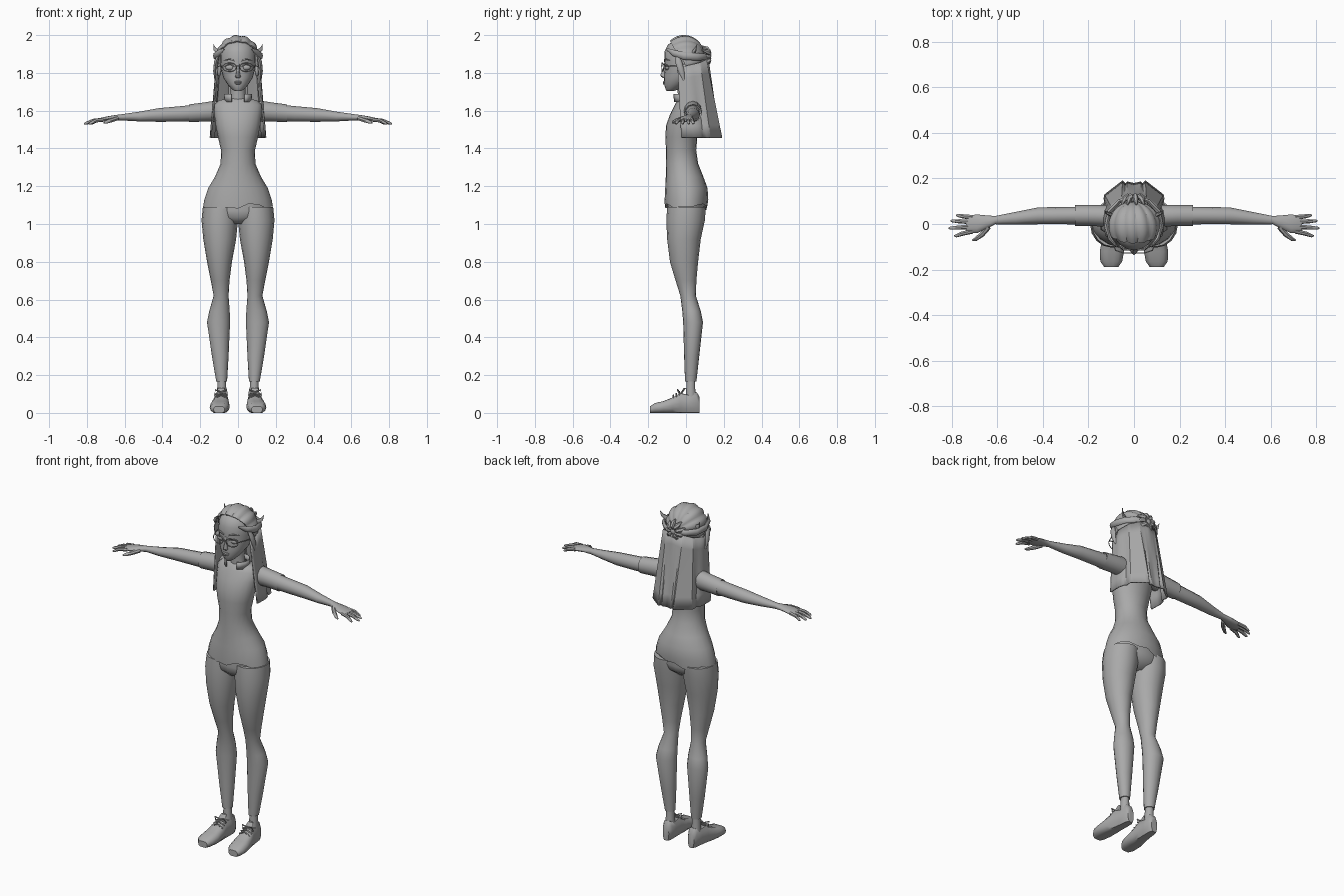
import bpy, bmesh
from math import sin, cos, pi, radians
from mathutils import Vector, Matrix

cube = bpy.data.objects.get("Cube")
if cube:
    bpy.data.objects.remove(cube, do_unlink=True)

TONE = 0.4
grey = bpy.data.materials.new("plain_grey")
grey.use_nodes = True
grey.diffuse_color = (TONE, TONE, TONE, 1)
grey.node_tree.nodes["Principled BSDF"].inputs["Base Color"].default_value = (TONE, TONE, TONE, 1)


def finish(name, bm, mirror=False, thick=0, angle=50):
    bmesh.ops.recalc_face_normals(bm, faces=bm.faces)
    mesh = bpy.data.meshes.new(name)
    bm.to_mesh(mesh)
    bm.free()
    mesh.materials.append(grey)
    ob = bpy.data.objects.new(name, mesh)
    bpy.context.collection.objects.link(ob)
    if thick:
        ob.modifiers.new("thickness", 'SOLIDIFY').thickness = thick
    if mirror:
        ob.modifiers.new("mirror", 'MIRROR')
    bpy.ops.object.select_all(action='DESELECT')
    ob.select_set(True)
    bpy.context.view_layer.objects.active = ob
    bpy.ops.object.shade_smooth_by_angle(angle=radians(angle))
    return ob


def skin(name, rings, closed=True, cap=True, **kw):
    """Bridge a list of equal point rings."""
    bm = bmesh.new()
    rows = [[bm.verts.new(p) for p in ring] for ring in rings]
    n = len(rows[0])
    for a, b in zip(rows, rows[1:]):
        for i in range(n if closed else n - 1):
            j = (i + 1) % n
            bm.faces.new((a[i], a[j], b[j], b[i]))
    if cap:
        bm.faces.new(rows[0])
        bm.faces.new(rows[-1])
    return finish(name, bm, **kw)


def circle(n):
    return [(cos(2 * pi * i / n), sin(2 * pi * i / n)) for i in range(n)]


def stack(name, sections, n=16, cap=True, **kw):
    """Horizontal ellipses: height, left x, right x, front y, back y."""
    rings = [[((a + b) / 2 + (b - a) / 2 * c, (f + k) / 2 + (k - f) / 2 * s, z) for c, s in circle(n)]
             for z, a, b, f, k in sections]
    return skin(name, rings, cap=cap, **kw)


def limb(name, sections, n=12, cap=True):
    """Ellipses along x: x, centre y, centre z, half depth, half height."""
    rings = [[(x, y + ry * c, z + rz * s) for c, s in circle(n)] for x, y, z, ry, rz in sections]
    return skin(name, rings, cap=cap, mirror=True)


def tube(name, points, radii, n=8, flat=1.0, loop=False, mirror=True):
    """Tapered tube through points."""
    pts = [Vector(p) for p in points]
    rings = []
    for i, p in enumerate(pts):
        before = pts[i - 1] if i or loop else p
        after = pts[(i + 1) % len(pts)] if i < len(pts) - 1 or loop else p
        d = (after - before).normalized()
        up = Vector((0, 0, 1)) if abs(d.z) < 0.9 else Vector((0, 1, 0))
        u = d.cross(up).normalized()
        v = u.cross(d)
        r = radii[min(i, len(radii) - 1)]
        rings.append([p + u * c * r * flat + v * s * r for c, s in circle(n)])
    if loop:
        rings.append(rings[0])
    return skin(name, rings, cap=not loop, mirror=mirror)


def ball(name, centre, size, mirror=False, seg=14):
    bm = bmesh.new()
    bmesh.ops.create_uvsphere(bm, u_segments=seg, v_segments=8, radius=1,
                              matrix=Matrix.Translation(centre) @ Matrix.Diagonal((*size, 1)))
    return finish(name, bm, mirror=mirror)


def sym(z, r, f, b):
    return (z, -r, r, f, b)


# Shirt body with an uneven turned-in hem
shirt = stack("shirt", [
    sym(1.115, .165, -.095, .095), sym(1.09, .185, -.112, .113), sym(1.13, .178, -.113, .118),
    sym(1.19, .158, -.11, .114), sym(1.25, .122, -.107, .092), sym(1.32, .092, -.106, .064),
    sym(1.39, .09, -.106, .054), sym(1.46, .106, -.109, .06), sym(1.52, .118, -.106, .066),
    sym(1.58, .125, -.085, .07), sym(1.63, .128, -.06, .072), sym(1.655, .1, -.045, .062),
    sym(1.665, .05, -.035, .04)], n=20, cap=False)
for v in shirt.data.vertices:
    if v.co.z < 1.12:
        v.co.z += .014 * sin(v.co.x * 20) + .01 * sin(v.co.x * 45 + v.co.y * 20)
limb("sleeves", [(.08, .035, 1.597, .045, .05), (.13, .036, 1.597, .048, .054), (.19, .038, 1.592, .046, .05),
                 (.26, .038, 1.586, .046, .047), (.255, .038, 1.586, .04, .042)])

# Open collar standing around the neck
arc = [radians(-62 + i * 304 / 14) for i in range(15)]
skin("collar", [[(r * cos(a), -.008 + r * sin(a) * .88, z) for a in arc]
                for r, z in ((.066, 1.645), (.068, 1.688))], closed=False, cap=False, thick=.006)

# Trousers
stack("trouser_seat", [sym(1.0, .06, -.06, .05), sym(1.035, .15, -.095, .092), sym(1.07, .178, -.1, .103),
                       sym(1.125, .165, -.098, .1)])
stack("trouser_legs", [
    (.165, .058, .115, -.005, .055), (.3, .05, .138, -.01, .07), (.48, .042, .164, -.015, .09),
    (.54, .044, .152, -.02, .078), (.62, .05, .129, -.03, .052), (.7, .045, .144, -.055, .055),
    (.8, .032, .164, -.085, .064), (.92, .01, .184, -.1, .078), (1.02, 0, .193, -.104, .1),
    (1.09, 0, .186, -.1, .105)], mirror=True)

# Ankles and shoes
stack("ankles", [(.07, .058, .112, 0, .055), (.13, .062, .11, 0, .05), (.18, .064, .108, .002, .05)],
      n=10, mirror=True)
shoe = [(.072, .083, .02, .085), (.055, .083, .031, .112), (.015, .085, .035, .095), (-.03, .089, .04, .105),
        (-.07, .093, .048, .082), (-.12, .097, .053, .062), (-.165, .1, .048, .052), (-.19, .1, .03, .035)]
skin("shoes", [[(x + w * c, y, h * min(1, max(0, .5 + .62 * s))) for c, s in circle(14)]
               for y, x, w, h in shoe], mirror=True)
skin("shoe_tongues", [[(.089 + w * c, y + .006 * s, z) for c, s in circle(8)]
                      for z, y, w in ((.07, -.04, .03), (.105, -.025, .026), (.132, -.006, .016))], mirror=True)
for i in range(3):
    y, z = -.035 - i * .016, .108 - i * .009
    tube("shoe_laces", [(.055, y, z - .012), (.09, y, z + .004), (.125, y, z - .012)], [.004], n=5)
for side in (-1, 1):
    tube("lace_bows", [(.09, -.035, .11), (.09 + side * .03, -.045, .122), (.09 + side * .034, -.035, .1),
                       (.09, -.035, .106)], [.004], n=5)

# Arms and hands
limb("arms", [(.2, .037, 1.59, .04, .044), (.3, .037, 1.583, .038, .041), (.42, .036, 1.577, .037, .036),
              (.52, .025, 1.569, .028, .026), (.61, .017, 1.565, .018, .017), (.65, .008, 1.562, .03, .015),
              (.69, .001, 1.557, .041, .013), (.728, 0, 1.551, .037, .011), (.738, 0, 1.55, .03, .007)])
for base, tip, reach in ((.03, .038, .782), (.01, .014, .806), (-.012, -.018, .815), (-.032, -.052, .79)):
    mid = (.72 + reach) / 2
    tube("fingers", [(.71, base, 1.553), (mid, (base + tip) / 2, 1.547), (reach - .008, tip, 1.533),
                     (reach, tip, 1.53)], [.0105, .01, .007, .003], n=7)
tube("thumbs", [(.64, -.012, 1.56), (.668, -.045, 1.55), (.695, -.066, 1.54), (.71, -.072, 1.535)],
     [.013, .012, .009, .004], n=7)

# Neck and head
stack("neck", [sym(1.6, .06, -.045, .045), sym(1.66, .04, -.04, .035), sym(1.75, .038, -.05, .035)], n=12)
stack("head", [sym(1.703, .016, -.102, -.07), sym(1.712, .03, -.108, -.04), sym(1.738, .055, -.115, .0),
               sym(1.775, .078, -.117, .05), sym(1.82, .09, -.113, .075), sym(1.86, .094, -.115, .085),
               sym(1.91, .093, -.115, .085), sym(1.95, .08, -.095, .07), sym(1.98, .04, -.05, .03)], n=20)
skin("nose", [[(w * c, y + d * s, z) for c, s in circle(8)] for z, y, w, d in
              ((1.772, -.113, .009, .008), (1.78, -.118, .015, .015), (1.79, -.117, .011, .019),
               (1.82, -.112, .007, .01), (1.85, -.11, .008, .007))])
ball("upper_lip", (0, -.115, 1.752), (.021, .008, .005))
ball("lower_lip", (0, -.114, 1.744), (.017, .009, .006))
ball("eyes", (.042, -.099, 1.829), (.025, .012, .015), mirror=True)
tube("eyelids", [(.017, -.109, 1.83), (.03, -.113, 1.843), (.05, -.111, 1.845), (.07, -.095, 1.835)],
     [.002, .004, .004, .002], n=6)
tube("eyebrows", [(.015, -.114, 1.862), (.045, -.111, 1.873), (.075, -.087, 1.866)], [.004, .005, .002], n=6)
ball("ears", (.1, -.005, 1.815), (.012, .022, .034), mirror=True)

# Glasses
tube("glasses_rims", [(.045 + .036 * c, -.128 + .012 * max(0, c), 1.83 + .023 * s) for c, s in circle(18)],
     [.0025], n=6, loop=True)
tube("glasses_bridge", [(-.01, -.128, 1.835), (0, -.131, 1.838), (.01, -.128, 1.835)], [.0025], n=6, mirror=False)
tube("glasses_arms", [(.08, -.116, 1.837), (.1, -.07, 1.837), (.108, -.005, 1.832)], [.0025], n=6)

# Swept-back hair: lobed cap whose locks run from the hairline to the knot
rows, cols = 12, 72
rings = []
for r in range(rows + 1):
    ring = []
    for k in range(cols):
        a = 2 * pi * k / cols
        reach = radians(99 + 30 * max(0, sin(a)) ** .7 - 28 * max(0, -sin(a)))
        t = .06 + (reach - .06) * min(r, rows - 1) / (rows - 1)
        size = .95 + .07 * abs(sin(a * 6 + .5 * t)) * sin(min(t, pi / 2))
        size *= .93 if r == rows else 1
        p = Vector((.115 * sin(t) * cos(a), .112 * cos(t), .117 * sin(t) * sin(a))) * size
        ring.append(Matrix.Rotation(radians(4), 3, 'X') @ p + Vector((0, -.008, 1.882)))
    rings.append(ring)
skin("hair_cap", rings, cap=False, angle=35)

# Loose side locks wrapping back to the knot
tube("side_locks", [(.075, -.1, 1.925), (.105, -.065, 1.905), (.121, -.01, 1.89), (.108, .055, 1.885),
                    (.065, .1, 1.885), (.015, .118, 1.885)], [.006, .017, .02, .02, .017, .01], flat=.55)
tube("temple_locks", [(.1, -.05, 1.9), (.116, -.04, 1.86), (.122, -.025, 1.81), (.122, -.01, 1.76)],
     [.008, .018, .016, .004], flat=.6)
tube("loose_tips", [(.1, .04, 1.91), (.122, .05, 1.925), (.13, .058, 1.95)], [.014, .01, .002], n=6, flat=.6)

# Knot of strands at the back
ball("hair_knot", (0, .112, 1.885), (.022, .018, .022))
for i in range(9):
    a = 2 * pi * i / 9
    tube("knot_strands", [(r * cos(a), y, 1.885 + r * sin(a)) for r, y in
                          ((.012, .118), (.028, .124), (.045, .11), (.058, .085))],
         [.006, .011, .013, .004], n=6, mirror=False)

# Long hanging hair, a folded curtain open at the front
upper = [(.114, -.045), (.118, .01), (.1, .075), (.055, .108), (0, .118)]
lower = [(.148, -.025), (.15, .045), (.13, .13), (.05, .192), (0, .18)]


def plan(points, t):
    full = points + [(-x, y) for x, y in points[-2::-1]]
    i = min(int(t * 8), 7)
    return Vector(full[i]).lerp(Vector(full[i + 1]), t * 8 - i)


rings = []
for r in range(7):
    f = r / 6
    ring = []
    for k in range(41):
        p = plan(upper, k / 40).lerp(plan(lower, k / 40), f)
        p *= 1 - .06 * f * (k % 8 == 0 and 0 < k < 40)
        edge = abs(k / 20 - 1)
        top = 1.885 - .06 * edge
        ring.append((p.x, p.y, top + (1.457 - top) * f))
    rings.append(ring)
skin("long_hair", rings, closed=False, cap=False, thick=.008, angle=30)
